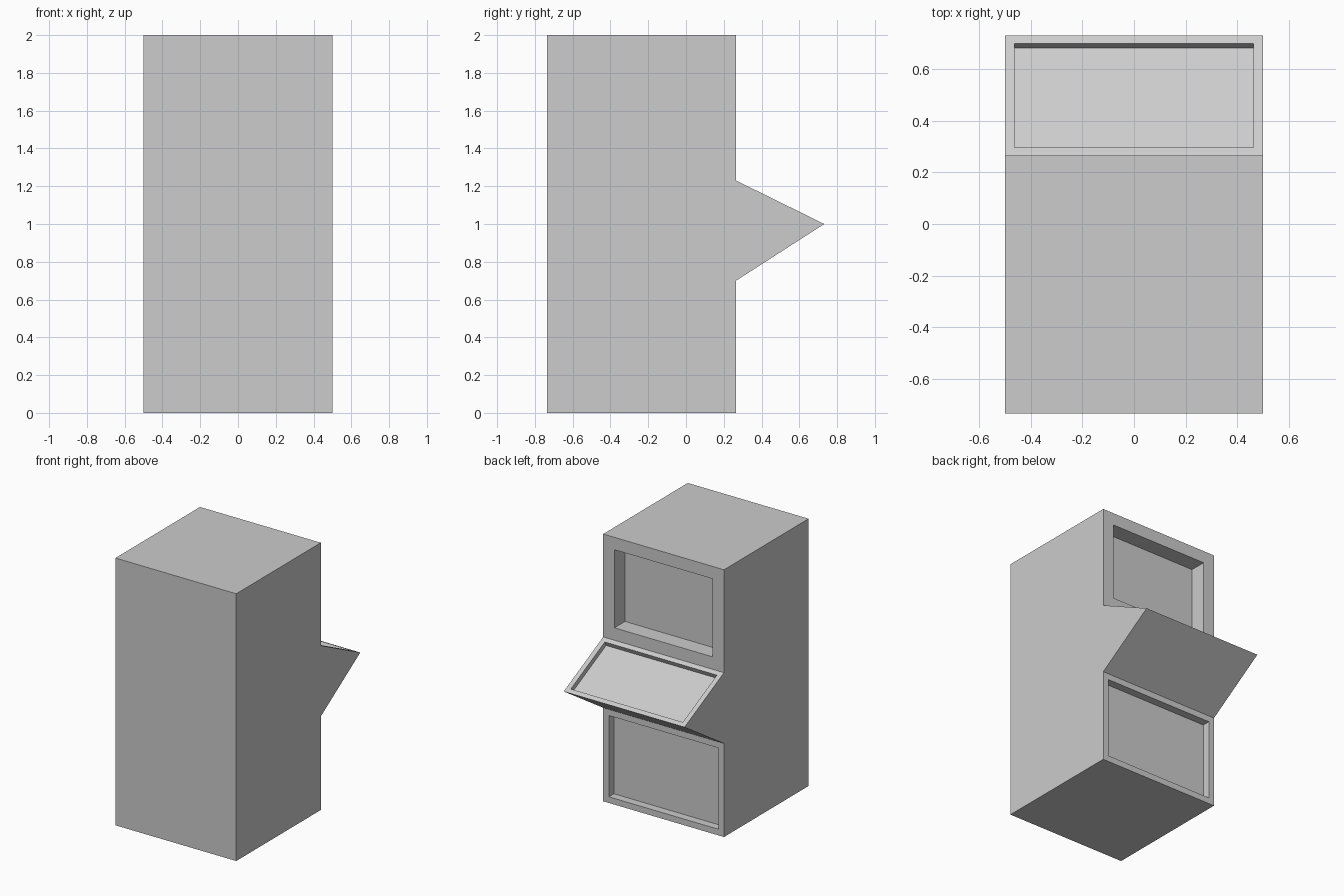
import bpy
import bmesh
from mathutils import Vector

cube = bpy.data.objects.get("Cube")
if cube:
    bpy.data.objects.remove(cube, do_unlink=True)

# Single light grey finish
grey = bpy.data.materials.new("light_grey")
grey.use_nodes = True
colour = (0.604, 0.604, 0.604, 1.0)
grey.diffuse_color = colour
grey.node_tree.nodes["Principled BSDF"].inputs["Base Color"].default_value = colour

# Side profile (y, z): tall box with a wedge-shaped shelf on the back
FRONT, BACK, TIP = -0.735, 0.265, 0.732
profile = [(FRONT, 0), (BACK, 0), (BACK, 0.70), (TIP, 1.0),
           (BACK, 1.23), (BACK, 2), (FRONT, 2)]

bm = bmesh.new()
side = bm.faces.new([bm.verts.new((-0.5, y, z)) for y, z in profile])
extruded = bmesh.ops.extrude_face_region(bm, geom=[side])["geom"]
bmesh.ops.translate(bm, vec=(1, 0, 0),
                    verts=[v for v in extruded if isinstance(v, bmesh.types.BMVert)])
bmesh.ops.recalc_face_normals(bm, faces=bm.faces[:])


def recess(face, border, depth):
    """Frame a face with a border and sink its middle straight in."""
    normal = face.normal.copy()
    bmesh.ops.inset_individual(bm, faces=[face], thickness=border, use_even_offset=True)
    floor = bmesh.ops.extrude_discrete_faces(bm, faces=[face])["faces"][0]
    bmesh.ops.translate(bm, vec=-normal * depth, verts=floor.verts[:])


def back_face(z):
    """Find the backward-facing panel whose centre is nearest height z."""
    bm.normal_update()
    panels = [f for f in bm.faces if f.normal.y > 0.3]
    return min(panels, key=lambda f: abs(f.calc_center_median().z - z))


# Screen, sloping control shelf and lower door
upper, shelf, lower = back_face(1.6), back_face(1.115), back_face(0.35)
recess(upper, 0.093, 0.125)
recess(shelf, 0.036, 0.036)
recess(lower, 0.046, 0.06)

mesh = bpy.data.meshes.new("cabinet")
bm.to_mesh(mesh)
bm.free()
mesh.materials.append(grey)
cabinet = bpy.data.objects.new("cabinet", mesh)
bpy.context.collection.objects.link(cabinet)
